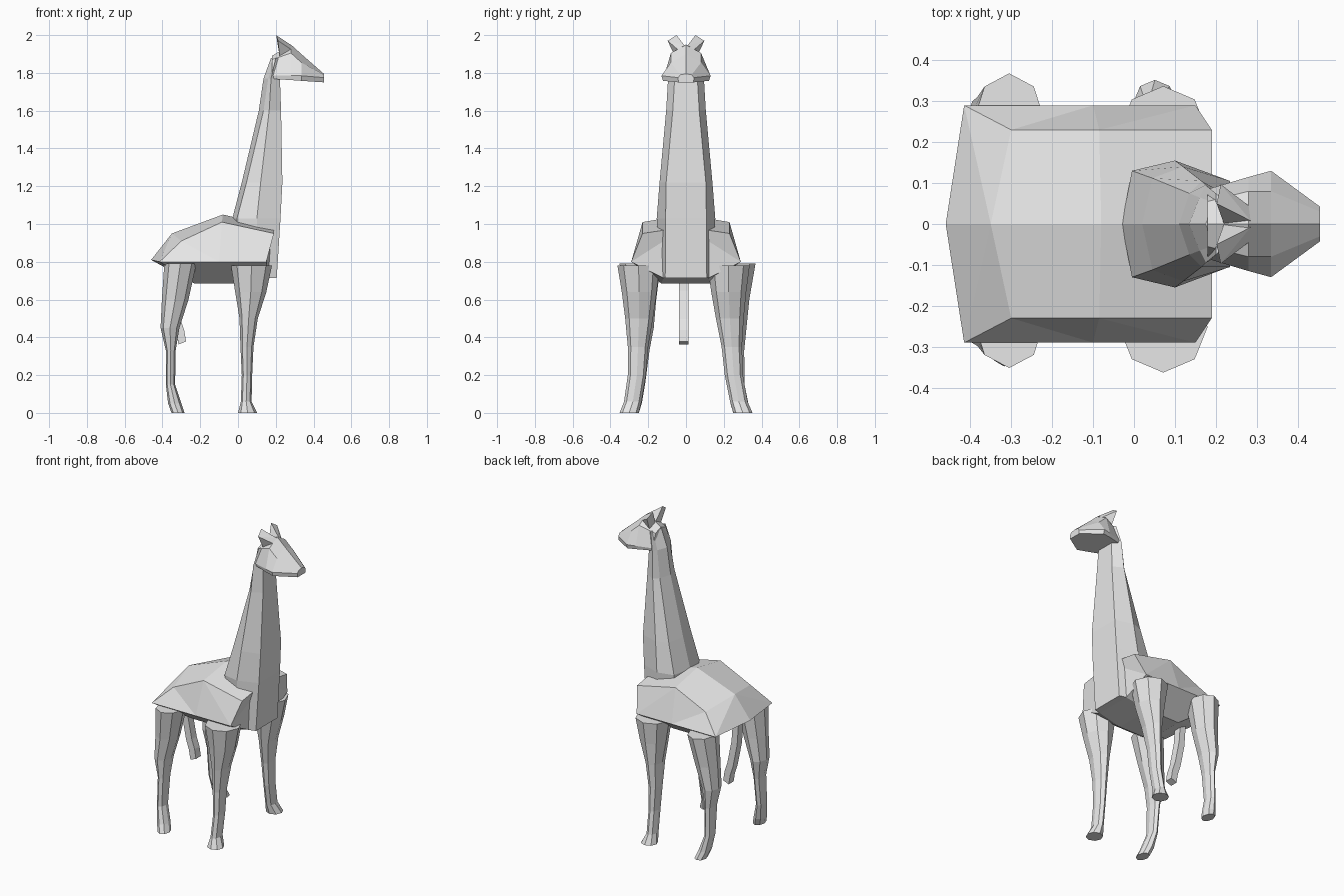
import bpy, bmesh, math

if "Cube" in bpy.data.objects:
    bpy.data.objects.remove(bpy.data.objects["Cube"])

coat = bpy.data.materials.new("light_grey")
coat.diffuse_color = (0.8, 0.8, 0.8, 1)
coat.use_nodes = True
coat.node_tree.nodes["Principled BSDF"].inputs["Base Color"].default_value = coat.diffuse_color


def finish(name, bm):
    bmesh.ops.recalc_face_normals(bm, faces=bm.faces)
    me = bpy.data.meshes.new(name)
    bm.to_mesh(me)
    bm.free()
    me.materials.append(coat)
    ob = bpy.data.objects.new(name, me)
    bpy.context.collection.objects.link(ob)
    return ob


def hull(name, pts):
    bm = bmesh.new()
    for p in pts:
        bm.verts.new(p)
    bmesh.ops.convex_hull(bm, input=bm.verts)
    loose = [v for v in bm.verts if not v.link_faces]
    bmesh.ops.delete(bm, geom=loose, context='VERTS')
    return finish(name, bm)


def loft(name, rings):
    bm = bmesh.new()
    rows = [[bm.verts.new(p) for p in ring] for ring in rings]
    n = len(rows[0])
    for a, b in zip(rows, rows[1:]):
        for i in range(n):
            j = (i + 1) % n
            bm.faces.new((a[i], a[j], b[j], b[i]))
    bm.faces.new(rows[0])
    bm.faces.new(rows[-1])
    return finish(name, bm)


# Body half: r = ridge, s = shoulder line, h = flank edge, b = belly, c = centre underside
P = {"r0": (-.46, 0, .81), "r1": (-.35, 0, .95), "r2": (-.08, 0, 1.05), "r3": (.19, 0, .985),
     "s1": (-.30, .23, .91), "s2": (-.085, .23, 1.01), "s3": (.19, .23, .95),
     "h0": (-.415, .29, .80), "h1": (-.10, .29, .80), "h2": (.15, .29, .80),
     "b0": (-.23, .13, .685), "b1": (.0, .13, .685), "b2": (.16, .12, .715),
     "c0": (-.23, 0, .685), "c1": (.0, 0, .685), "c2": (.16, 0, .715)}
FACES = ["r0 r1 h0", "r1 s1 h0", "r1 r2 s2 s1", "r2 r3 s3 s2",
         "h0 s1 h1", "s1 s2 h1", "h1 s2 h2", "s2 s3 h2",
         "r3 c2 b2", "r3 b2 h2", "r3 h2 s3",
         "h0 h1 b0", "h1 b1 b0", "h1 h2 b1", "h2 b2 b1",
         "r0 h0 b0", "r0 b0 c0", "b0 b1 c1 c0", "b1 b2 c2 c1"]
bm = bmesh.new()
for s in (1, -1):
    v = {k: bm.verts.new((x, s * y, z)) for k, (x, y, z) in P.items()}
    for f in FACES:
        bm.faces.new([v[k] for k in f.split()])
bmesh.ops.remove_doubles(bm, verts=bm.verts, dist=1e-5)
finish("body", bm)

# Neck: seven-sided rings with a flat front panel
neck = []
for z, xb, xm, xf, wb, wm, wf in [
        (.715, -.01, .11, .205, .10, .135, .11),
        (1.03, -.03, .10, .225, .13, .155, .108),
        (1.22, .02, .12, .235, .112, .14, .105),
        (1.60, .11, .165, .228, .075, .105, .07),
        (1.77, .135, .175, .222, .065, .095, .06),
        (1.88, .175, .20, .23, .05, .075, .05)]:
    neck.append([(xb, 0, z), (xb + .025, wb, z), (xm, wm, z), (xf, wf, z),
                 (xf, -wf, z), (xm, -wm, z), (xb + .025, -wb, z)])
loft("neck", neck)

# Head: ridge, brow, wide jaw and flat underside, tapering to the muzzle
head = []
for x, zt, ys, zs, yj, zj, yb, zb in [
        (.18, 1.89, .055, 1.87, .085, 1.785, .08, 1.768),
        (.28, 1.95, .08, 1.905, .115, 1.785, .11, 1.762),
        (.335, 1.90, .08, 1.855, .13, 1.785, .122, 1.758),
        (.455, 1.795, .03, 1.79, .042, 1.775, .04, 1.75)]:
    head.append([(x, 0, zt), (x, ys, zs), (x, yj, zj), (x, yb, zb),
                 (x, -yb, zb), (x, -yj, zj), (x, -ys, zs)])
loft("head", head)

# Ears and legs; leg rows are z, x range, y range
FRONT = [(.78, -.037, .18, .14, .363), (.64, -.015, .15, .155, .34),
         (.50, .008, .105, .175, .322), (.35, .013, .082, .20, .308),
         (.20, .02, .075, .212, .308), (.06, .015, .072, .235, .328),
         (0, .0, .102, .25, .352)]
REAR = [(.79, -.39, -.22, .15, .368), (.60, -.403, -.262, .17, .335),
        (.45, -.41, -.31, .18, .32), (.33, -.382, -.33, .20, .308),
        (.15, -.382, -.333, .22, .31), (.05, -.37, -.30, .235, .33),
        (0, -.352, -.283, .25, .348)]
# Small inward lean of the upper leg, so the stance is slightly uneven
LEAN = {("front", "left"): .026, ("rear", "right"): .016}
for s, side in ((-1, "right"), (1, "left")):
    hull("ear_" + side, [(x, s * y, z) for x, y, z in [
        (.22, .0, 1.91), (.285, .008, 1.945), (.28, .045, 1.925),
        (.22, .06, 1.89), (.202, .05, 2.0), (.212, .097, 1.97)]])
    for label, spec in (("front", FRONT), ("rear", REAR)):
        rings = []
        for z, x0, x1, y0, y1 in spec:
            cx, rx, ry = (x0 + x1) / 2, (x1 - x0) / 2, (y1 - y0) / 2
            cy = (y0 + y1) / 2 - LEAN.get((label, side), 0) * z / .78
            rings.append([(cx + rx * math.cos(i * math.pi / 4),
                           s * (cy + ry * math.sin(i * math.pi / 4)), z) for i in range(8)])
        loft(f"{label}_leg_{side}", rings)

# Tail: thin strip hanging under the rump and curling forward
loft("tail", [[(x + dx, -.012 + dy, z + dz) for dx, dy, dz in
               [(-.02, -.025, -.008), (.02, -.025, .008), (.02, .025, .008), (-.02, .025, -.008)]]
              for x, z in [(-.365, .78), (-.355, .64), (-.325, .49), (-.305, .43), (-.295, .37)]])
